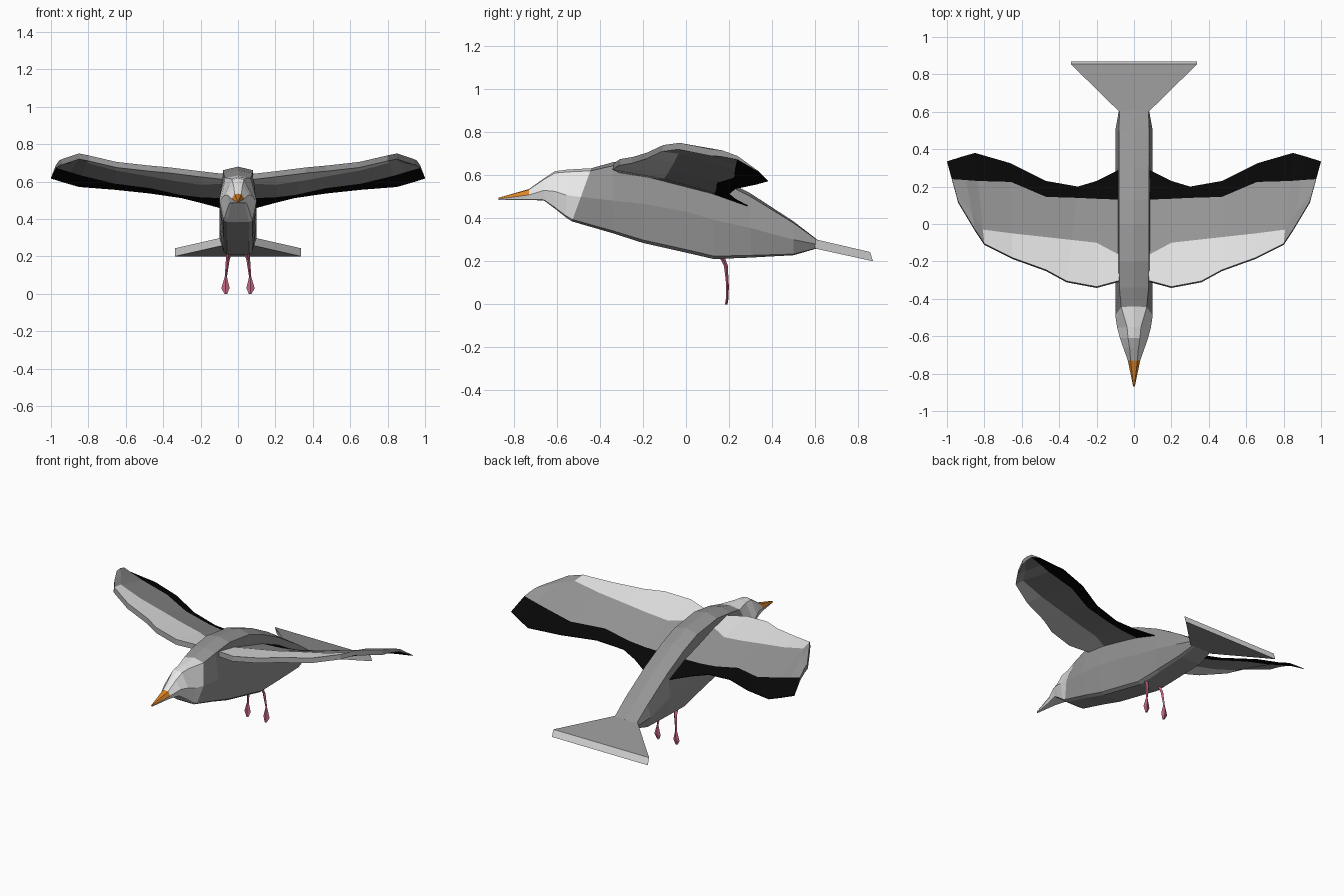
import bpy, bmesh

cube = bpy.data.objects.get("Cube")
if cube:
    bpy.data.objects.remove(cube, do_unlink=True)


def material(name, rgb):
    m = bpy.data.materials.new(name)
    m.use_nodes = True
    m.diffuse_color = (*rgb, 1)
    m.node_tree.nodes["Principled BSDF"].inputs["Base Color"].default_value = (*rgb, 1)
    return m


GREY, WHITE, BLACK, ORANGE, PINK = range(5)
MATERIALS = [
    material("feather grey", (0.3, 0.3, 0.3)),
    material("feather white", (0.83, 0.83, 0.83)),
    material("feather black", (0.002, 0.002, 0.002)),
    material("beak orange", (0.72, 0.23, 0.02)),
    material("leg pink", (0.55, 0.13, 0.22)),
]


def loft(name, rings, colour, mirror=False):
    """Skin closed rings; colour(segment, side) picks each face's material."""
    bm = bmesh.new()
    rows = [[bm.verts.new(p) for p in ring] for ring in rings]
    n = len(rows[0])
    for s, (a, b) in enumerate(zip(rows, rows[1:])):
        for i in range(n):
            j = (i + 1) % n
            f = bm.faces.new((a[i], a[j], b[j], b[i]))
            f.material_index = colour(s, i)
    for s, row in ((-1, rows[0]), (len(rows) - 1, rows[-1])):
        bm.faces.new(row).material_index = colour(s, -1)
    bmesh.ops.recalc_face_normals(bm, faces=bm.faces)
    mesh = bpy.data.meshes.new(name)
    bm.to_mesh(mesh)
    bm.free()
    for m in MATERIALS:
        mesh.materials.append(m)
    ob = bpy.data.objects.new(name, mesh)
    bpy.context.collection.objects.link(ob)
    if mirror:
        ob.modifiers.new("mirror", "MIRROR").use_mirror_merge = False
    return ob


# Body, head and beak: y, top z, bottom z, half width, top half width, lean
stations = [
    (-0.87, 0.495, 0.485, 0.004, 0.002, 0),
    (-0.73, 0.535, 0.485, 0.033, 0.018, 0),
    (-0.66, 0.585, 0.482, 0.058, 0.024, 0),
    (-0.61, 0.618, 0.445, 0.075, 0.032, 0),
    (-0.55, 0.626, 0.405, 0.09, 0.037, 0.01),
    (-0.44, 0.632, 0.385, 0.1, 0.068, 0.09),
    (-0.34, 0.66, 0.33, 0.1, 0.078, 0),
    (-0.2, 0.68, 0.285, 0.1, 0.08, 0),
    (0, 0.655, 0.24, 0.1, 0.08, 0),
    (0.13, 0.605, 0.21, 0.1, 0.08, 0),
    (0.3, 0.515, 0.217, 0.1, 0.08, 0),
    (0.5, 0.385, 0.228, 0.1, 0.08, 0),
    (0.61, 0.3, 0.26, 0.08, 0.078, 0),
]


def body_ring(y, top, low, w, tw, lean):
    half = [(tw, 0.95), (w, 0.46), (0.78 * w, 0.035), (0.6 * w, 0)]
    loop = [(0, 1)] + half + [(-x, f) for x, f in reversed(half)]
    return [(x, y - lean * (1 - f), low + f * (top - low)) for x, f in loop]


def body_colour(segment, side):
    if segment < 1:
        return WHITE if side in (2, 3, 4, 5, 6) else ORANGE
    return WHITE if segment < 5 else GREY


loft("body", [body_ring(*s) for s in stations], body_colour)

# Wings: leading point, trailing point, y of the white edge, y of the black edge
wing_stations = [
    ((0.07, -0.30, 0.64), (0.07, 0.295, 0.455), -0.17, 0.13),
    ((0.20, -0.335, 0.655), (0.20, 0.23, 0.49), -0.10, 0.135),
    ((0.36, -0.305, 0.675), (0.30, 0.20, 0.515), -0.085, 0.14),
    ((0.47, -0.245, 0.685), (0.47, 0.23, 0.54), -0.07, 0.145),
    ((0.65, -0.18, 0.705), (0.66, 0.325, 0.56), -0.05, 0.225),
    ((0.80, -0.105, 0.74), (0.85, 0.38, 0.575), -0.03, 0.23),
    ((0.85, -0.03, 0.75), (0.92, 0.36, 0.595), 0.06, 0.235),
    ((0.94, 0.12, 0.72), (1.0, 0.335, 0.62), 0.17, 0.24),
]


def wing_ring(lead, trail, y_white, y_black):
    upper, lower = [], []
    for y, thick in ((lead[1], 0.03), (y_white, 0.028), (y_black, 0.016), (trail[1], 0.004)):
        t = (y - lead[1]) / (trail[1] - lead[1])
        x = lead[0] + t * (trail[0] - lead[0])
        z = lead[2] + t * (trail[2] - lead[2]) + 0.1 * t * (1 - t)
        upper.append((x, y, z))
        # the front rim leans forward at its lower edge
        lower.append((x, y - 0.007 * (1 - t), z - thick))
    return upper + lower[::-1]


def wing_colour(segment, side):
    if side in (0, 6) and segment < 5:
        return WHITE
    return BLACK if side in (2, 3, 4) else GREY


loft("wings", [wing_ring(*s) for s in wing_stations], wing_colour, mirror=True)

# Tail fan with a pale rim, its rear edge sloping outward
tail = [[(-w, y, z), (w, y, z), (w, y + slope, z - 0.043), (-w, y + slope, z - 0.043)]
        for y, w, z, slope in ((0.6, 0.078, 0.302, 0), (0.855, 0.338, 0.243, 0.014))]
loft("tail", tail, lambda s, i: GREY if i in (0, 2) else WHITE)

# Legs ending in flat webbed feet: centre, half width, half depth
leg_path = [
    (0.045, 0.16, 0.235, 0.018, 0.014),
    (0.055, 0.185, 0.18, 0.01, 0.009),
    (0.065, 0.193, 0.09, 0.006, 0.006),
    (0.067, 0.192, 0.03, 0.022, 0.006),
    (0.065, 0.187, 0.0, 0.008, 0.006),
]
legs = [[(x - a, y, z), (x, y - b, z), (x + a, y, z), (x, y + b, z)]
        for x, y, z, a, b in leg_path]
loft("legs", legs, lambda s, i: PINK, mirror=True)
